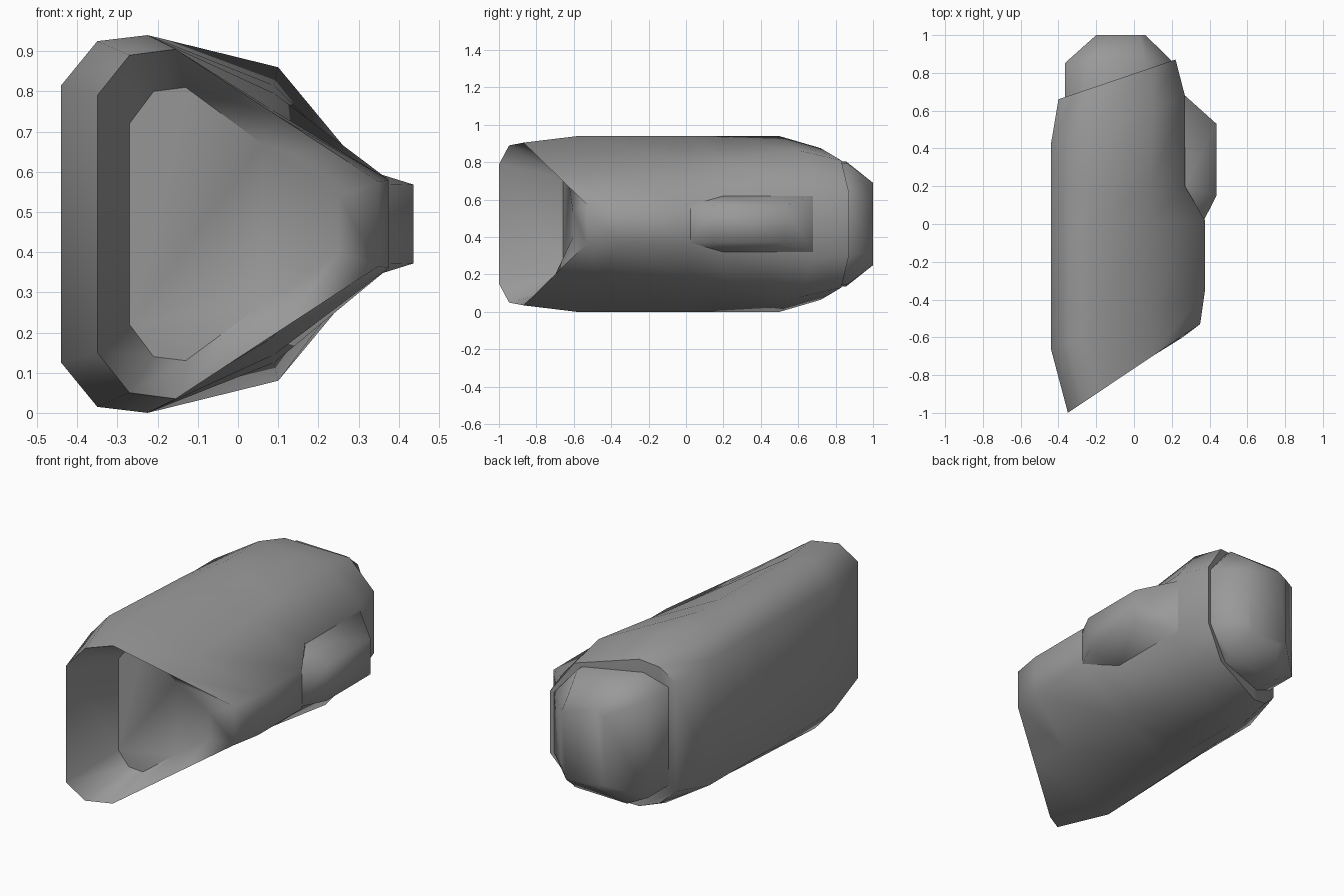
import bpy, bmesh, math
from mathutils import Vector

MID = 0.47  # height of the mirror plane

cube = bpy.data.objects.get("Cube")
if cube:
    bpy.data.objects.remove(cube)

grey = bpy.data.materials.new("mid_grey")
grey.use_nodes = True
colour = (0.32, 0.32, 0.32, 1)
grey.diffuse_color = colour
grey.node_tree.nodes["Principled BSDF"].inputs["Base Color"].default_value = colour


def ring(half, y0, slope):
    """Closed section mirrored in z, lying on the slanted plane y = y0 + slope * x."""
    upper = [Vector((x, y0 + slope * x, MID + h)) for x, h in half]
    lower = [Vector((p.x, p.y, 2 * MID - p.z)) for p in reversed(upper)]
    return upper + lower


def finish(name, bm, angle):
    bmesh.ops.recalc_face_normals(bm, faces=bm.faces)
    mesh = bpy.data.meshes.new(name)
    bm.to_mesh(mesh)
    bm.free()
    mesh.materials.append(grey)
    obj = bpy.data.objects.new(name, mesh)
    bpy.context.collection.objects.link(obj)
    bpy.ops.object.select_all(action="DESELECT")
    obj.select_set(True)
    bpy.context.view_layer.objects.active = obj
    bpy.ops.object.shade_smooth_by_angle(angle=math.radians(angle))


def loft(name, rings, angle):
    bm = bmesh.new()
    loops = [[bm.verts.new(p) for p in r] for r in rings]
    for a, b in zip(loops, loops[1:]):
        for i in range(len(a)):
            j = (i + 1) % len(a)
            bm.faces.new((a[i], a[j], b[j], b[i]))
    bm.faces.new(loops[0])
    bm.faces.new(loops[-1])
    finish(name, bm, angle)


# Main housing: deep slanted mouth, long hull, step behind the pod, slanted back
recess = ring([(-0.27, 0.25), (-0.21, 0.33), (-0.13, 0.34), (0.06, 0.20), (0.25, 0.07)], -0.63, 0.10)
mouth = ring([(-0.35, 0.32), (-0.27, 0.42), (-0.155, 0.435), (0.1, 0.268), (0.35, 0.105)], -0.765, 0.67)
corner = [(-0.44, 0.345), (-0.35, 0.455), (-0.225, 0.47)]
shoulder = ring(corner + [(0.08, 0.287), (0.375, 0.11)], -0.497, 0.37)
waist = ring([(-0.44, 0.345), (-0.35, 0.425), (-0.225, 0.47), (0.09, 0.325), (0.375, 0.11)], 0.02, 0.0)
step = ring([(-0.44, 0.345), (-0.35, 0.413), (-0.225, 0.47), (0.09, 0.345), (0.27, 0.165)], 0.20, 0.0)
hip = ring([(-0.44, 0.345), (-0.35, 0.397), (-0.225, 0.47), (0.10, 0.39), (0.27, 0.185)], 0.58, 0.36)
back_rim = ring([(-0.40, 0.30), (-0.32, 0.375), (-0.22, 0.405), (0.10, 0.34), (0.22, 0.17)], 0.796, 0.34)
loft("housing", [recess, mouth, shoulder, waist, step, hip, back_rim], 65)

# Rounded plug set into the back opening
plug_half = [(-0.365, 0.27), (-0.24, 0.335), (0.06, 0.325), (0.20, 0.165)]
end_half = [(-0.20, 0.19), (-0.15, 0.22), (0.03, 0.22), (0.06, 0.15)]
loft("back_plug", [ring(plug_half, 0.72, 0.34), ring(plug_half, 0.86, 0.02), ring(end_half, 1.0, 0)], 75)

# Side pod: wedge with a pointed front and bevelled back
bm = bmesh.new()
for x, y, h in [(0.27, 0.20, 0.15), (0.27, 0.68, 0.15), (0.37, 0.02, 0.10),
                (0.437, 0.15, 0.098), (0.437, 0.53, 0.098)]:
    for side in (1, -1):
        bm.verts.new((x, y, MID + side * h))
bmesh.ops.convex_hull(bm, input=bm.verts)
bmesh.ops.dissolve_limit(bm, angle_limit=0.02, verts=bm.verts, edges=bm.edges)
finish("side_pod", bm, 80)
